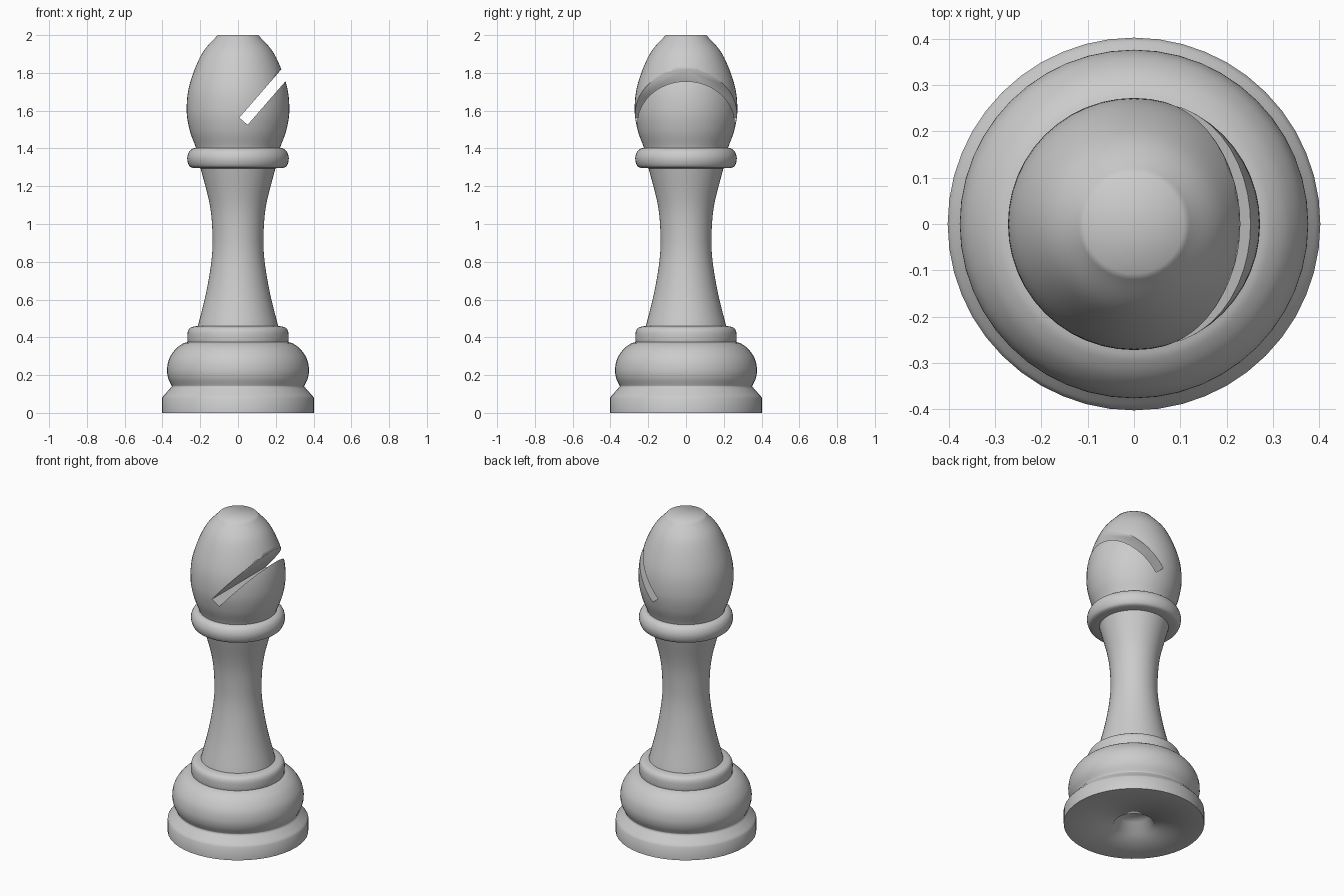
import bpy, bmesh
from math import radians, cos, sin, pi
from mathutils import Vector, Matrix

if "Cube" in bpy.data.objects:
    bpy.data.objects.remove(bpy.data.objects["Cube"])

SEGMENTS = 48


def smooth(points, steps=5):
    """Catmull-Rom curve through (radius, height) points."""
    p = [Vector(q) for q in points]
    p = [2 * p[0] - p[1]] + p + [2 * p[-1] - p[-2]]
    out = []
    for i in range(1, len(p) - 2):
        a, b, c, d = p[i - 1:i + 3]
        for s in range(steps):
            t = s / steps
            out.append(0.5 * (2 * b + (c - a) * t + (2 * a - 5 * b + 4 * c - d) * t ** 2
                              + (3 * b - a - 3 * c + d) * t ** 3))
    return out + [p[-2]]


def lathe(name, profile):
    """Closed revolved solid; the profile starts and ends on the axis."""
    bm = bmesh.new()
    rings = []
    for r, z in profile:
        if r < 1e-5:
            rings.append([bm.verts.new((0, 0, z))])
        else:
            rings.append([bm.verts.new((r * cos(2 * pi * k / SEGMENTS),
                                        r * sin(2 * pi * k / SEGMENTS), z))
                          for k in range(SEGMENTS)])
    for lo, hi in zip(rings, rings[1:]):
        for k in range(SEGMENTS):
            n = (k + 1) % SEGMENTS
            if len(lo) == 1:
                bm.faces.new((lo[0], hi[n], hi[k]))
            elif len(hi) == 1:
                bm.faces.new((lo[k], lo[n], hi[0]))
            else:
                bm.faces.new((lo[k], lo[n], hi[n], hi[k]))
    bmesh.ops.recalc_face_normals(bm, faces=bm.faces[:])
    mesh = bpy.data.meshes.new(name)
    bm.to_mesh(mesh)
    bm.free()
    obj = bpy.data.objects.new(name, mesh)
    bpy.context.collection.objects.link(obj)
    return obj


# Sections of the turned profile, from the underside (flat with a small hole) to the crown
underside = [(0, 0.06), (0.09, 0.06), (0.115, 0)]
foot = [(0.402, 0), (0.402, 0.08)] + smooth([(0.394, 0.091), (0.372, 0.115), (0.35, 0.14)], 3)
bulge = smooth([(0.352, 0.145), (0.370, 0.185), (0.376, 0.23), (0.365, 0.285),
                (0.333, 0.335), (0.295, 0.365), (0.266, 0.375)], 4)
ring = smooth([(0.268, 0.385), (0.267, 0.425), (0.256, 0.448), (0.235, 0.457), (0.212, 0.46)], 3)
stem = smooth([(0.211, 0.465), (0.168, 0.64), (0.140, 0.81), (0.135, 0.94),
               (0.149, 1.10), (0.198, 1.295)], 5)
collar = smooth([(0.238, 1.297), (0.256, 1.305), (0.267, 1.33), (0.268, 1.358),
                 (0.257, 1.385), (0.238, 1.40), (0.223, 1.402)], 3)
head = smooth([(0.225, 1.41), (0.257, 1.50), (0.272, 1.607), (0.256, 1.74),
               (0.192, 1.90), (0.108, 2.0)], 7)

piece = lathe("turned_piece", underside + foot + bulge + ring + stem + collar + head + [(0, 2.0)])

# Slanted slot through one side of the head
bpy.ops.mesh.primitive_cube_add(size=1)
cutter = bpy.context.object
cutter.name = "slot_cutter"
cutter.data.transform(Matrix.Translation((0.029, 0, 1.544))
                      @ Matrix.Rotation(-radians(49), 4, 'Y')
                      @ Matrix.Translation((0.25, 0, 0))
                      @ Matrix.Diagonal((0.5, 1, 0.058, 1)))
cutter.hide_render = True

bpy.ops.object.select_all(action='DESELECT')
bpy.context.view_layer.objects.active = piece
piece.select_set(True)
cut = piece.modifiers.new("slot", 'BOOLEAN')
cut.object = cutter
cut.operation = 'DIFFERENCE'
cut.solver = 'EXACT'
bpy.ops.object.modifier_apply(modifier=cut.name)
bpy.data.objects.remove(cutter)

piece.select_set(True)
bpy.ops.object.shade_smooth_by_angle(angle=radians(70))
